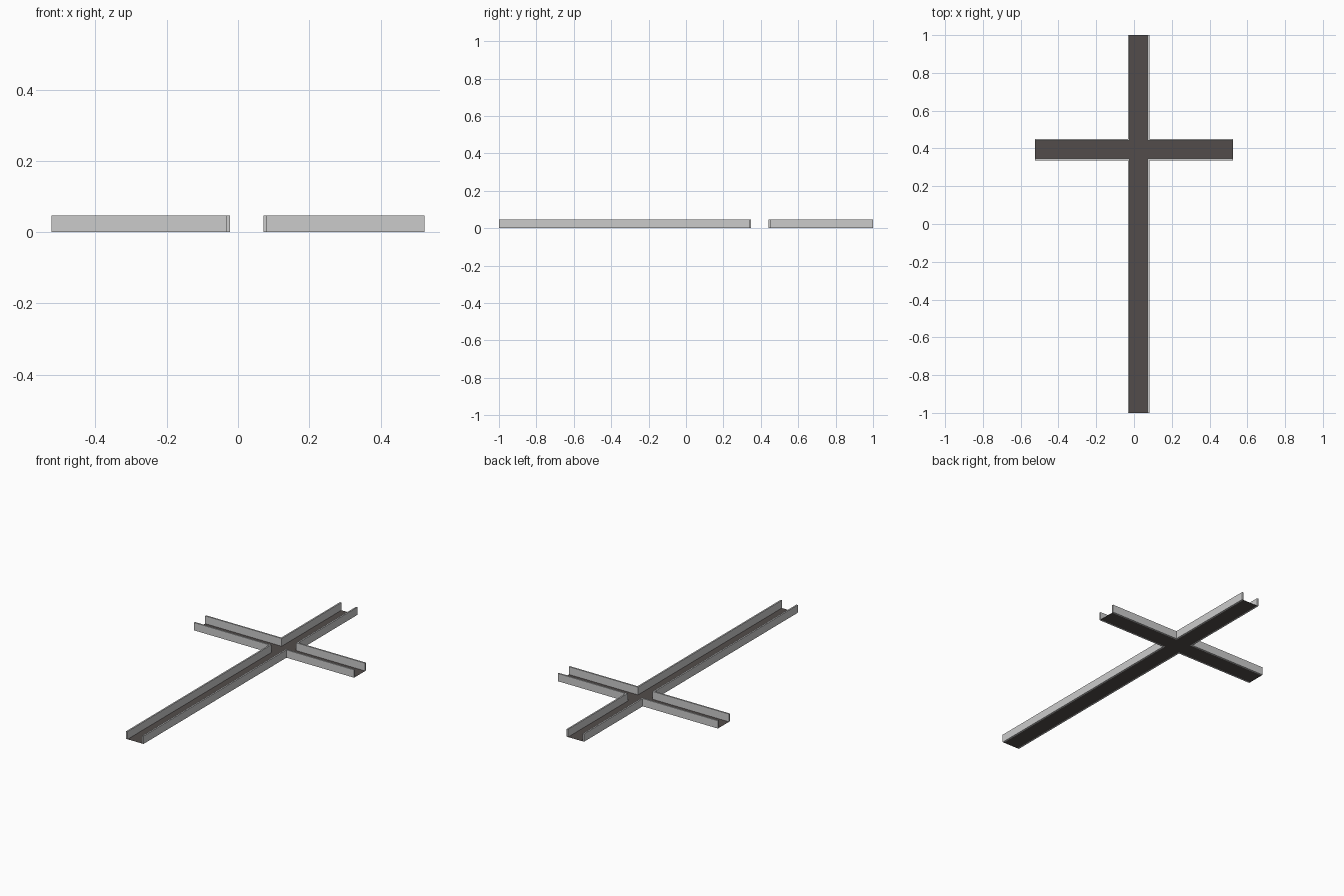
import bpy, bmesh

if "Cube" in bpy.data.objects:
    bpy.data.objects.remove(bpy.data.objects["Cube"])

CX, CY = 0.0245, 0.394      # centre of the crossing
GAP, WALL = 0.0475, 0.009   # half channel width, wall thickness
OUT = GAP + WALL
END_X, END_Y = 0.524, 1.0
HEIGHT = 0.046


def sheet(name, outline, z=0.0, height=0.0):
    """Flat outline, extruded upward into a solid when a height is given."""
    bm = bmesh.new()
    face = bm.faces.new([bm.verts.new((x, y, z)) for x, y in outline])
    if height:
        ext = bmesh.ops.extrude_face_region(bm, geom=[face], use_keep_orig=True)
        verts = [g for g in ext["geom"] if isinstance(g, bmesh.types.BMVert)]
        bmesh.ops.translate(bm, verts=verts, vec=(0, 0, height))
        bmesh.ops.recalc_face_normals(bm, faces=bm.faces)
    mesh = bpy.data.meshes.new(name)
    bm.to_mesh(mesh)
    bm.free()
    obj = bpy.data.objects.new(name, mesh)
    bpy.context.collection.objects.link(obj)
    return obj


# Thin dark cross-shaped channel floor
x0, x1, y0, y1 = CX - GAP, CX + GAP, CY - GAP, CY + GAP
floor = sheet("channel_floor", [
    (x0, -END_Y), (x1, -END_Y), (x1, y0), (END_X, y0), (END_X, y1), (x1, y1),
    (x1, END_Y), (x0, END_Y), (x0, y1), (-END_X, y1), (-END_X, y0), (x0, y0)])
dark = bpy.data.materials.new("dark_floor")
dark.diffuse_color = (0.085, 0.073, 0.07, 1)
dark.use_nodes = True
dark.node_tree.nodes["Principled BSDF"].inputs["Base Color"].default_value = dark.diffuse_color
floor.data.materials.append(dark)

# One L-shaped wall in each corner of the cross
for sx, side in ((-1, "left"), (1, "right")):
    for sy, end in ((-1, "lower"), (1, "upper")):
        xi, xo, xe = CX + sx * GAP, CX + sx * OUT, sx * END_X
        yi, yo, ye = CY + sy * GAP, CY + sy * OUT, sy * END_Y
        sheet(f"{end}_{side}_wall", [
            (xi, yi), (xe, yi), (xe, yo), (xo, yo), (xo, ye), (xi, ye)],
            height=HEIGHT)
